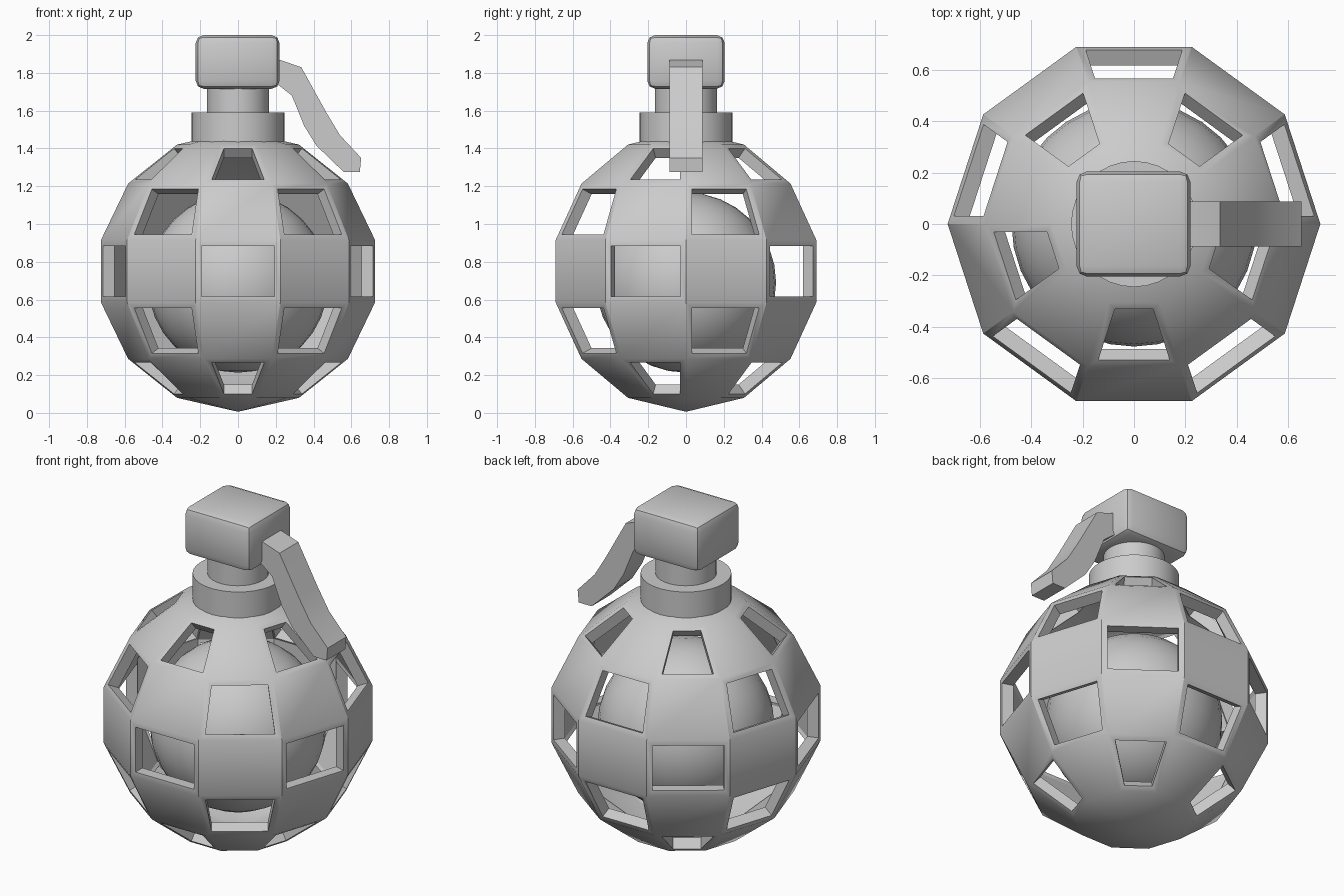
import bpy, bmesh
from math import sin, cos, pi, radians

if "Cube" in bpy.data.objects:
    bpy.data.objects.remove(bpy.data.objects["Cube"])


def finish(obj, angle=30):
    bpy.ops.object.select_all(action='DESELECT')
    obj.select_set(True)
    bpy.context.view_layer.objects.active = obj
    for m in list(obj.modifiers):
        bpy.ops.object.modifier_apply(modifier=m.name)
    bpy.ops.object.shade_smooth_by_angle(angle=radians(angle))


def from_bmesh(name, bm):
    bmesh.ops.recalc_face_normals(bm, faces=bm.faces)
    me = bpy.data.meshes.new(name)
    bm.to_mesh(me)
    bm.free()
    obj = bpy.data.objects.new(name, me)
    bpy.context.collection.objects.link(obj)
    return obj


def cylinder(name, r, z0, z1):
    bpy.ops.mesh.primitive_cylinder_add(vertices=32, radius=r, depth=z1 - z0,
                                        location=(0, 0, (z0 + z1) / 2))
    bpy.context.object.name = name
    finish(bpy.context.object)


# Outer shell: ten-sided, seven-band ball with checkerboard windows
COLS, BANDS, R, ZC = 10, 7, 0.744, 0.75
bm = bmesh.new()
bottom, top = bm.verts.new((0, 0, ZC - R)), bm.verts.new((0, 0, ZC + R))
rings = [[bottom] * COLS]
for i in range(1, BANDS):
    t = pi * i / BANDS
    rings.append([bm.verts.new((R * sin(t) * cos(2 * pi * j / COLS),
                                R * sin(t) * sin(2 * pi * j / COLS),
                                ZC - R * cos(t))) for j in range(COLS)])
rings.append([top] * COLS)
windows = []
for i in range(BANDS):
    for j in range(COLS):
        k = (j + 1) % COLS
        quad = [rings[i][j], rings[i][k], rings[i + 1][k], rings[i + 1][j]]
        face = bm.faces.new(list(dict.fromkeys(quad)))
        if 1 <= i <= BANDS - 2 and (i + j) % 2 == 0:
            windows.append(face)
bm.normal_update()
bmesh.ops.inset_individual(bm, faces=windows, thickness=0.032, use_even_offset=True)
bmesh.ops.delete(bm, geom=windows, context='FACES')
shell = from_bmesh("outer_shell", bm)
solid = shell.modifiers.new("thickness", 'SOLIDIFY')
solid.thickness = 0.065
solid.offset = -1
finish(shell)

# Inner core
bpy.ops.mesh.primitive_uv_sphere_add(segments=32, ring_count=16, radius=0.477,
                                     location=(0, 0, 0.69))
bpy.context.object.name = "inner_core"
finish(bpy.context.object)

# Collar and neck
cylinder("collar", 0.245, 1.43, 1.59)
cylinder("neck", 0.165, 1.55, 1.76)

# Fuse head: rounded block
bpy.ops.mesh.primitive_cube_add(size=1, location=(-0.002, 0, 1.858))
head = bpy.context.object
head.name = "fuse_head"
head.scale = (0.444, 0.41, 0.284)
bpy.ops.object.transform_apply(location=False, rotation=False, scale=True)
bev = head.modifiers.new("round", 'BEVEL')
bev.width = 0.042
bev.segments = 2
finish(head, 35)

# Safety lever: side profile extruded across y
profile = [(0.18, 1.875), (0.225, 1.868), (0.335, 1.83), (0.465, 1.595), (0.54, 1.47),
           (0.652, 1.35), (0.645, 1.275), (0.56, 1.275), (0.415, 1.415),
           (0.35, 1.52), (0.285, 1.68), (0.215, 1.735), (0.18, 1.75)]
bm = bmesh.new()
face = bm.faces.new([bm.verts.new((x, -0.088, z)) for x, z in profile])
ext = bmesh.ops.extrude_face_region(bm, geom=[face])
bmesh.ops.translate(bm, vec=(0, 0.176, 0),
                    verts=[v for v in ext["geom"] if isinstance(v, bmesh.types.BMVert)])
finish(from_bmesh("safety_lever", bm), 20)
